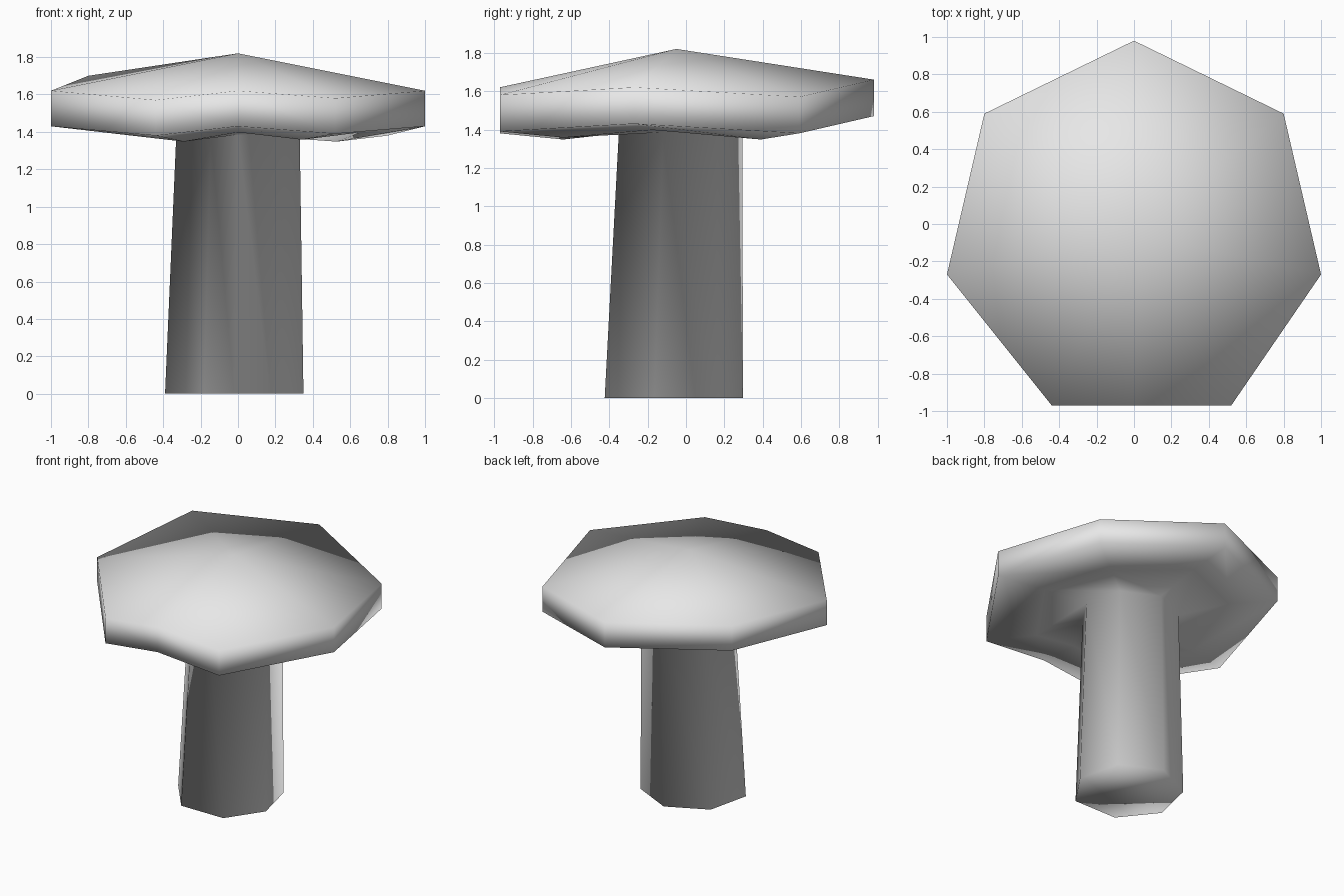
import bpy
import bmesh
from mathutils import Vector

if "Cube" in bpy.data.objects:
    bpy.data.objects.remove(bpy.data.objects["Cube"], do_unlink=True)

# Plain grey used on the whole body
grey = bpy.data.materials.new("plain_grey")
grey.use_nodes = True
colour = (0.8, 0.8, 0.8, 1)
grey.diffuse_color = colour
for node in grey.node_tree.nodes:
    if node.type == "BSDF_PRINCIPLED":
        node.inputs["Base Color"].default_value = colour

# Uneven upper rim of the cap, counterclockwise from the front right corner
rim = [Vector(p) for p in (
    (-0.44, -0.97, 1.57), (0, -0.97, 1.62), (0.52, -0.97, 1.58),
    (1, -0.27, 1.62), (0.8, 0.59, 1.57), (0, 0.98, 1.66),
    (-0.8, 0.59, 1.70), (-1, -0.27, 1.62))]
peak_point = (0, -0.05, 1.82)

bm = bmesh.new()


def add_ring(scale, shift_x=0, shift_y=0, drop=0, height=None):
    """Scaled copy of the rim, either lowered or flattened to one height."""
    return [bm.verts.new((p.x * scale + shift_x, p.y * scale + shift_y,
                          p.z - drop if height is None else height))
            for p in rim]


def bridge(upper, lower):
    count = len(upper)
    for i in range(count):
        j = (i + 1) % count
        bm.faces.new((upper[i], lower[i], lower[j], upper[j]))


# Cap edge, underside, stem top and stem foot
rings = [
    add_ring(1),
    add_ring(1, drop=0.19),
    add_ring(0.66, drop=0.222),
    add_ring(0.33, shift_y=-0.03, height=1.385),
    add_ring(0.37, shift_x=-0.02, shift_y=-0.065, height=0),
]
for upper, lower in zip(rings, rings[1:]):
    bridge(upper, lower)

# Cap top fan and closed foot
peak = bm.verts.new(peak_point)
for i, vert in enumerate(rings[0]):
    bm.faces.new((vert, rings[0][(i + 1) % len(rim)], peak))
bm.faces.new(list(reversed(rings[-1])))

# One continuous skin with soft shading across the cap and stem
bmesh.ops.recalc_face_normals(bm, faces=bm.faces[:])
for face in bm.faces:
    face.smooth = True

mesh = bpy.data.meshes.new("mushroom_cap_and_stem")
bm.to_mesh(mesh)
bm.free()
mesh.materials.append(grey)
body = bpy.data.objects.new("mushroom_cap_and_stem", mesh)
bpy.context.collection.objects.link(body)
